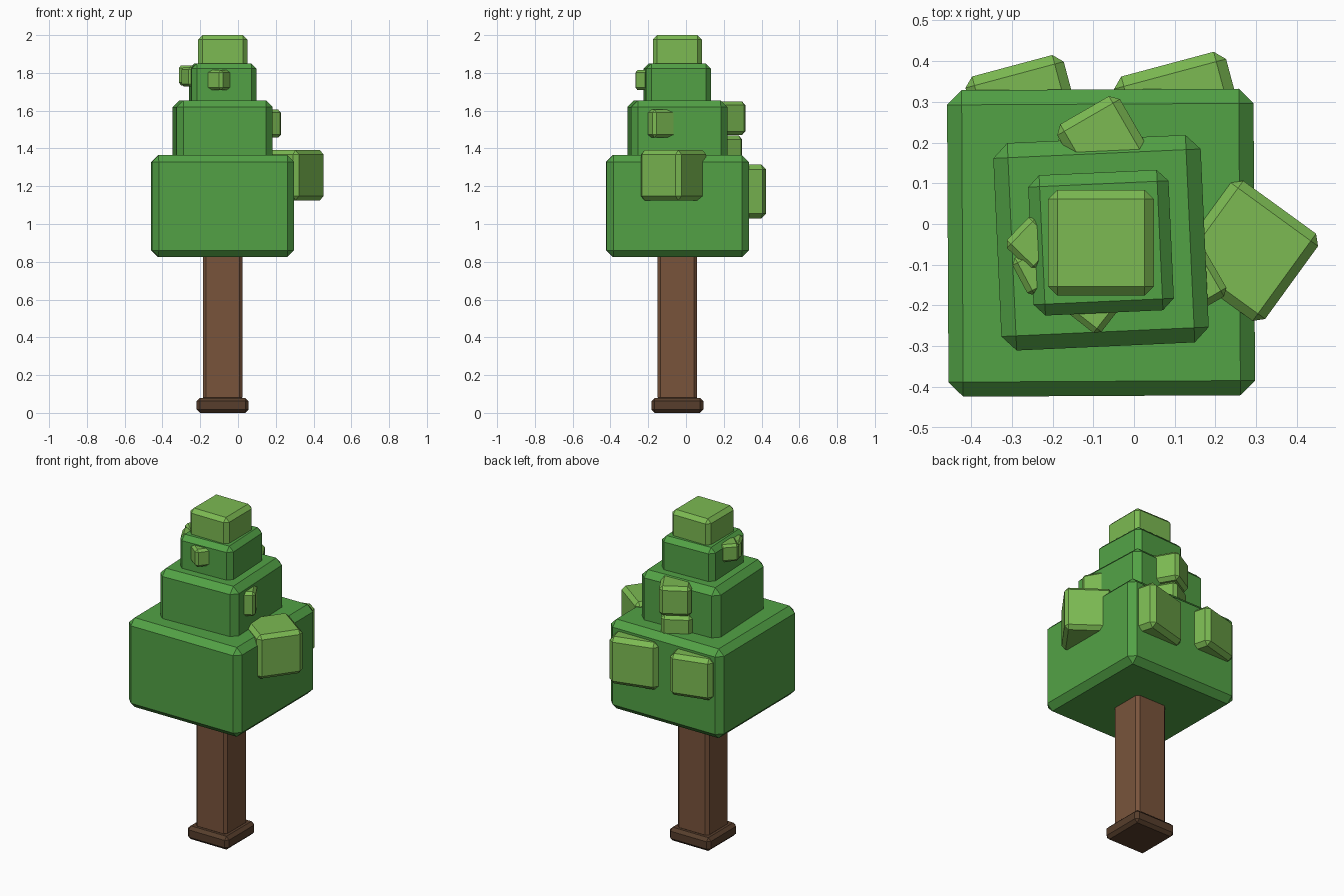
import bpy
from math import radians

if "Cube" in bpy.data.objects:
    bpy.data.objects.remove(bpy.data.objects["Cube"])


def material(name, rgb):
    m = bpy.data.materials.new(name)
    m.diffuse_color = (*rgb, 1)
    m.use_nodes = True
    m.node_tree.nodes["Principled BSDF"].inputs["Base Color"].default_value = m.diffuse_color
    return m


DARK = material("dark_leaf", (0.085, 0.36, 0.06))
LIGHT = material("light_leaf", (0.20, 0.49, 0.085))
BARK = material("bark", (0.19, 0.088, 0.044))
ROOT = material("dark_bark", (0.095, 0.048, 0.025))


def block(name, x, y, z0, z1, width, turn, chamfer, mat):
    """Square chamfered block from z0 to z1, turned about z."""
    bpy.ops.mesh.primitive_cube_add(size=1, location=(x, y, (z0 + z1) / 2))
    ob = bpy.context.object
    ob.name = name
    for v in ob.data.vertices:
        v.co.x *= width
        v.co.y *= width
        v.co.z *= z1 - z0
    ob.rotation_euler.z = radians(turn)
    ob.data.materials.append(mat)
    bev = ob.modifiers.new("chamfer", 'BEVEL')
    bev.width = chamfer
    bev.segments = 1
    bev.limit_method = 'NONE'
    return ob


def leaf(name, x, y, z, size, turn, chamfer):
    """Light leaf cube centred at x, y, z."""
    return block(name, x, y, z - size / 2, z + size / 2, size, turn, chamfer, LIGHT)


CX, CY = -0.081, -0.046

# Trunk
block("trunk_base", CX, CY, 0.0, 0.08, 0.275, 0, 0.018, ROOT)
block("trunk", CX, CY, 0.065, 0.84, 0.208, 0, 0.016, BARK)

# Stacked foliage tiers
block("foliage_bottom", CX, CY, 0.825, 1.365, 0.753, 0.3, 0.036, DARK)
block("foliage_middle", CX, CY, 1.25, 1.655, 0.51, 2.6, 0.036, DARK)
block("foliage_upper", CX, CY, 1.55, 1.85, 0.345, 2.6, 0.028, DARK)
block("foliage_top", CX, CY, 1.74, 2.0, 0.26, 0, 0.023, LIGHT)

# Leaf cubes poking out of the tiers
leaf("leaf_right_large", 0.280, -0.066, 1.258, 0.265, -36, 0.022)
leaf("leaf_right_small", 0.134, -0.143, 1.531, 0.148, 30, 0.016)
leaf("leaf_front", -0.098, -0.201, 1.762, 0.107, -38, 0.014)
leaf("leaf_left_back", -0.248, -0.048, 1.787, 0.105, 46, 0.014)
leaf("leaf_left_front", -0.234, -0.111, 1.780, 0.105, 28, 0.014)
leaf("leaf_back_right", 0.119, 0.255, 1.172, 0.285, 15, 0.025)
leaf("leaf_back_left", -0.267, 0.268, 1.190, 0.25, 15, 0.023)
leaf("leaf_back_high", -0.077, 0.2025, 1.560, 0.178, 30, 0.02)
leaf("leaf_back_mid", -0.077, 0.188, 1.380, 0.175, 30, 0.02)
